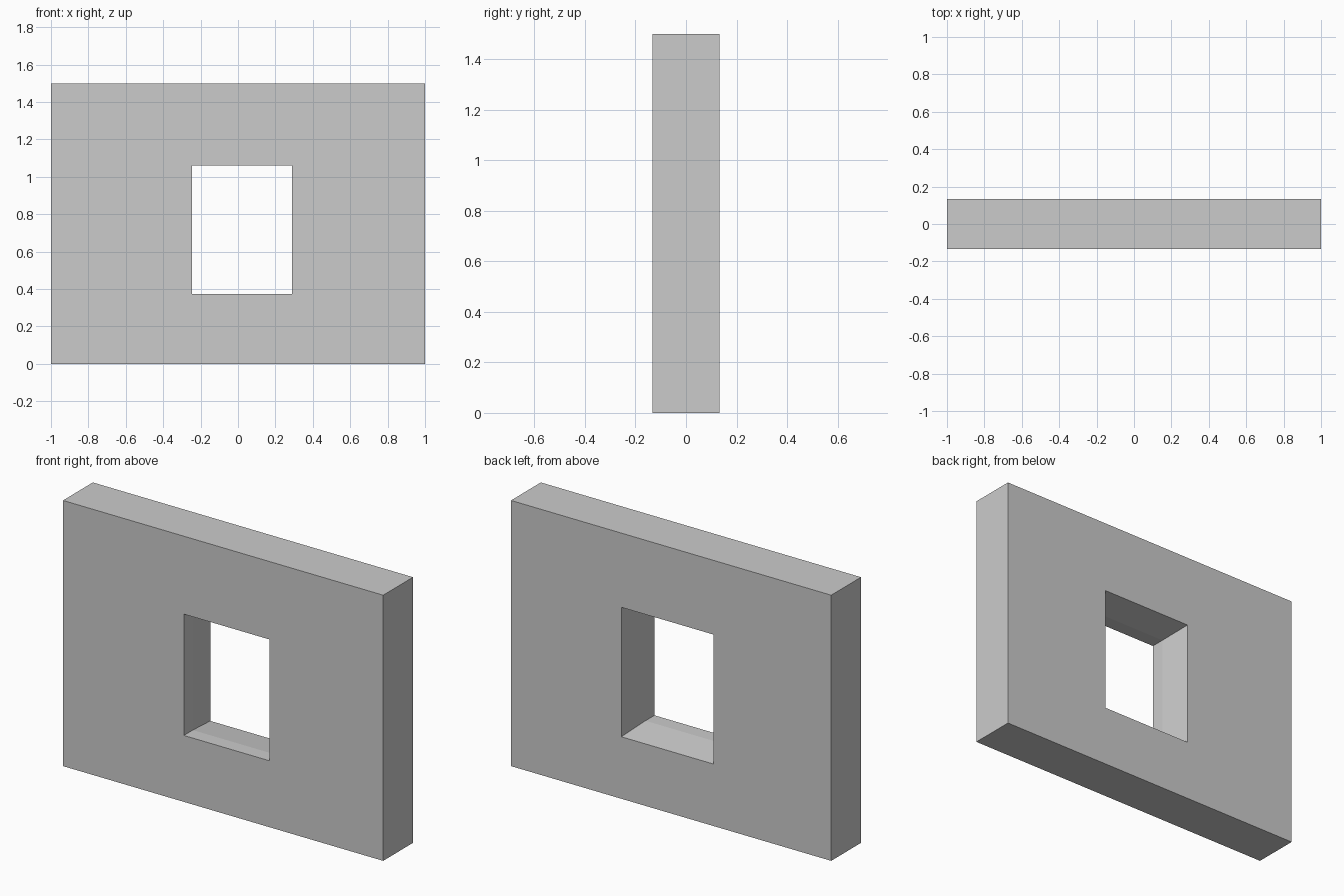
import bpy
import bmesh

if "Cube" in bpy.data.objects:
    bpy.data.objects.remove(bpy.data.objects["Cube"])

W, T, H = 1.0, 0.133, 1.5           # half width, half thickness, height
SPLIT = -0.053                      # depth where the straight reveal starts to splay

OUTER = (-W, W, 0.0, H)
NARROW = (-0.245, 0.29, 0.375, 1.06)   # opening at the front
WIDE = (-0.266, 0.311, 0.35, 1.081)    # opening at the back

bm = bmesh.new()


def ring(rect, y):
    x0, x1, z0, z1 = rect
    return [bm.verts.new((x, y, z)) for x, z in ((x0, z0), (x1, z0), (x1, z1), (x0, z1))]


# Closed chain of rings: front face, straight reveal, splayed reveal, back face, outer sides
rings = [ring(OUTER, -T), ring(NARROW, -T), ring(NARROW, SPLIT), ring(WIDE, T), ring(OUTER, T)]
for a, b in zip(rings, rings[1:] + rings[:1]):
    for i in range(4):
        j = (i + 1) % 4
        bm.faces.new((a[i], a[j], b[j], b[i]))
bmesh.ops.recalc_face_normals(bm, faces=bm.faces)

# Wall panel with window opening
mesh = bpy.data.meshes.new("window_wall")
bm.to_mesh(mesh)
bm.free()
bpy.context.collection.objects.link(bpy.data.objects.new("window_wall", mesh))
